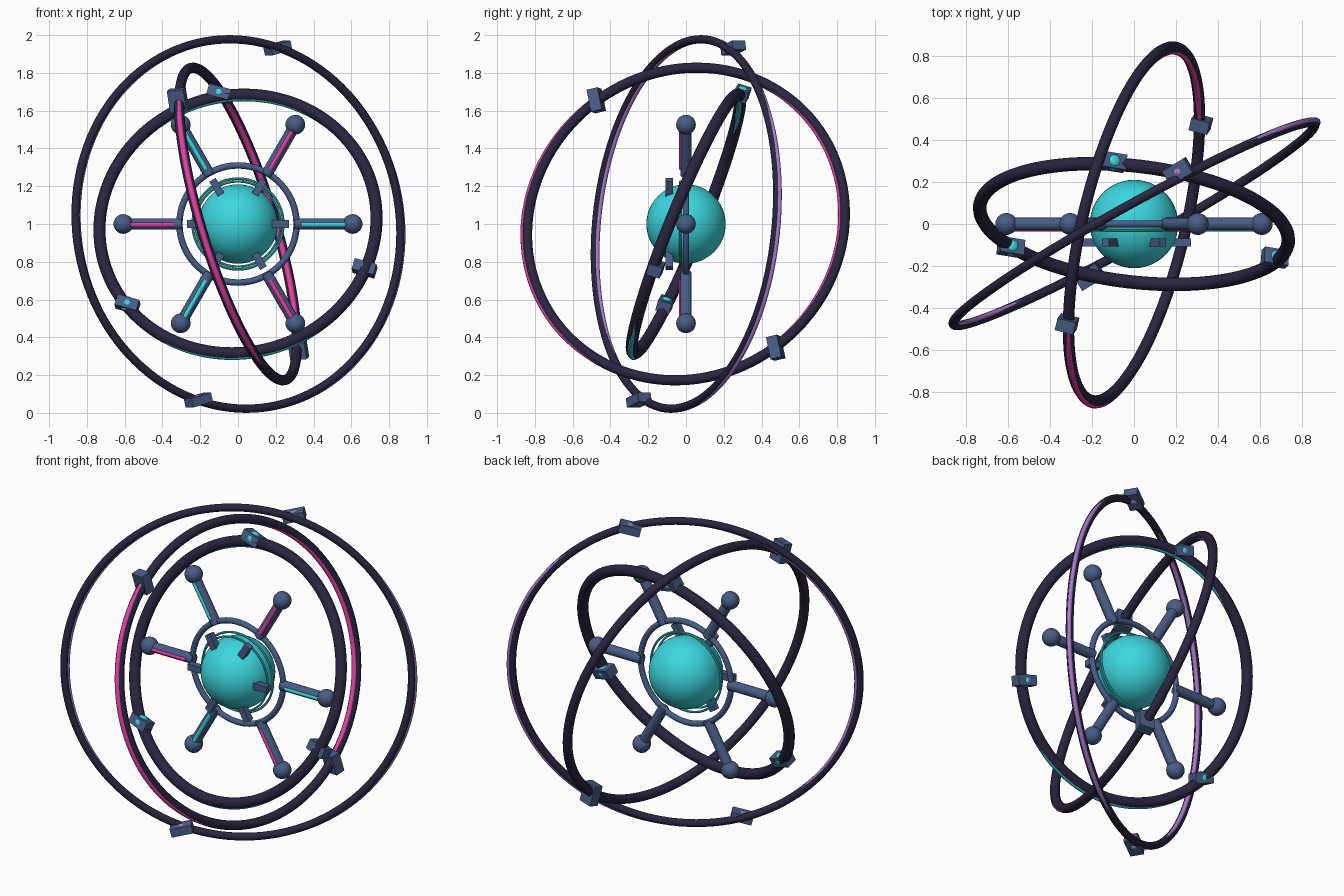
import bpy, math
from mathutils import Vector, Matrix

if "Cube" in bpy.data.objects:
    bpy.data.objects.remove(bpy.data.objects["Cube"])

C = Vector((0, 0, 1))


def material(name, rgb):
    m = bpy.data.materials.new(name)
    m.diffuse_color = (*rgb, 1)
    m.use_nodes = True
    m.node_tree.nodes["Principled BSDF"].inputs["Base Color"].default_value = m.diffuse_color
    return m


DARK = material("dark_indigo", (0.022, 0.019, 0.05))
STEEL = material("steel_blue", (0.065, 0.11, 0.24))
CYAN = material("glow_cyan", (0.045, 0.68, 0.74))
PINK = material("glow_pink", (0.78, 0.05, 0.36))
VIOLET = material("glow_violet", (0.42, 0.2, 0.62))


def finish(name, mat, smooth=True):
    o = bpy.context.object
    o.name = name
    o.data.materials.append(mat)
    if smooth:
        bpy.ops.object.shade_smooth_by_angle(angle=math.radians(40))
    return o


def ring(name, centre, normal, R, r, mat, seg=96, sides=14):
    rot = Vector(normal).to_track_quat('Z', 'Y').to_euler()
    bpy.ops.mesh.primitive_torus_add(location=centre, rotation=rot, major_radius=R,
                                     minor_radius=r, major_segments=seg, minor_segments=sides)
    return finish(name, mat)


def ball(name, centre, r, mat, seg=32):
    bpy.ops.mesh.primitive_uv_sphere_add(location=centre, radius=r, segments=seg,
                                         ring_count=seg // 2)
    return finish(name, mat)


def rod(name, a, b, r, mat):
    d = b - a
    bpy.ops.mesh.primitive_cylinder_add(location=(a + b) / 2, radius=r, depth=d.length, vertices=20,
                                        rotation=d.to_track_quat('Z', 'Y').to_euler())
    return finish(name, mat)


def block(name, centre, size, along, side):
    # box whose x axis follows "along" and whose y axis leans to "side"
    x = Vector(along).normalized()
    z = x.cross(Vector(side)).normalized()
    y = z.cross(x)
    rot = Matrix((x, y, z)).transposed()
    bpy.ops.mesh.primitive_cube_add(size=1)
    o = finish(name, STEEL, False)
    o.matrix_world = Matrix.Translation(centre) @ rot.to_4x4() @ Matrix.Diagonal((*size, 1))


# core and hub
ball("core", C, 0.21, CYAN, 48)
ring("hub_ring", C, (0, 1, 0), 0.31, 0.017, STEEL)
ring("core_halo", C, (0, 1, 0), 0.24, 0.007, CYAN, sides=8)
ring("core_halo_front", C + Vector((0, -0.03, 0)), (0, 1, 0), 0.225, 0.006, CYAN, sides=8)

# spokes with end balls, glow strips and clamp blocks
for i in range(6):
    a = math.radians(60 * i)
    d = Vector((math.cos(a), 0, math.sin(a)))
    rod("spoke", C + d * 0.3, C + d * 0.6, 0.03, STEEL)
    ball("spoke_ball", C + d * 0.607, 0.052, STEEL)
    f = Vector((0, -0.024, -0.004))
    rod("spoke_strip", C + d * 0.34 + f, C + d * 0.57 + f, 0.012, PINK if i % 2 else CYAN)
    block("clamp", C + d * 0.225 + Vector((0, -0.088, 0)), (0.09, 0.04, 0.04), d, (0, 1, 0))

# orbit rings: normal, radius, tube, glow colour, glow shift
orbits = [
    ("inner", (0.11, 0.921, -0.373), 0.738, 0.032, CYAN, (0, -0.004, -0.017)),
    ("middle", (0.933, -0.223, 0.284), 0.863, 0.027, PINK, (0, -0.02, 0)),
    ("outer", (-0.483, 0.871, -0.092), 0.982, 0.022, VIOLET, (0.014, 0.012, -0.006)),
]
for name, n, R, r, glow, shift in orbits:
    ring(name + "_orbit", C, n, R, r, DARK, 128, 16)
    ring(name + "_orbit_glow", C + Vector(shift), n, R, r * 0.58, glow, 128, 10)

# ring brackets
for p in [(-0.1, 0.295, 0.69), (0.67, -0.16, -0.235), (-0.585, -0.11, -0.425)]:
    p = C + Vector(p)
    block("inner_bracket", p, (0.12, 0.075, 0.06), (0.92, -0.15, -0.25), (0.1, 0.9, -0.3))
    ball("bracket_light", p, 0.041, CYAN, 20)
for s in (1, -1):
    block("middle_bracket", C + s * Vector((-0.318, -0.475, 0.655)), (0.12, 0.09, 0.06),
          (-0.15, -0.2, 0.97), (0.95, -0.25, 0.1))
    p = C + s * Vector((0.21, 0.25, 0.932))
    block("outer_bracket", p, (0.125, 0.08, 0.05), (0.82, 0.5, 0.24), (-0.5, 0.85, 0))
    ball("outer_bracket_light", p, 0.03, VIOLET, 20)
